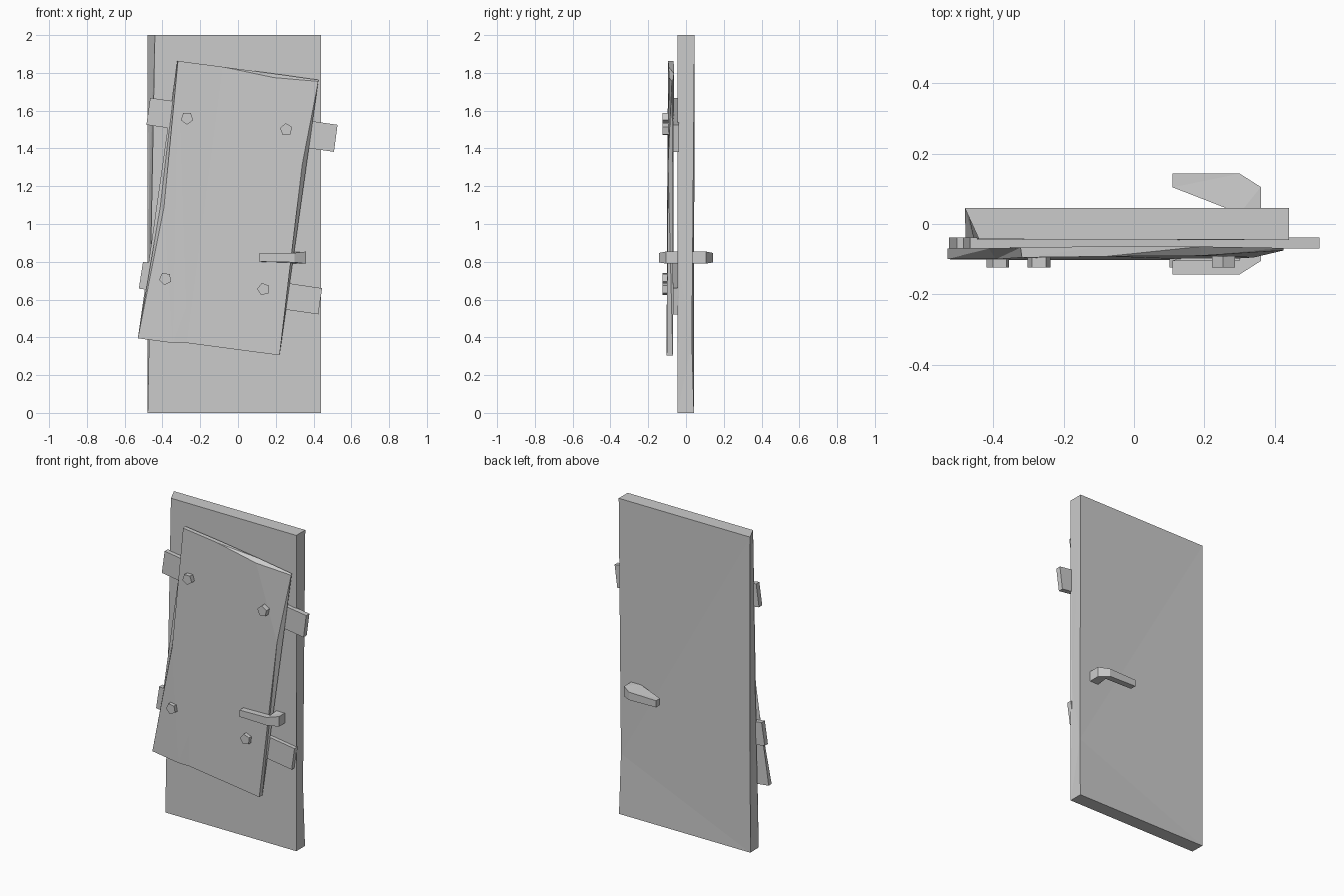
import bpy, bmesh, math
from mathutils import Matrix, Vector

if "Cube" in bpy.data.objects:
    bpy.data.objects.remove(bpy.data.objects["Cube"])


def prism(name, front, back):
    """Solid between two matching outlines, allowing uneven edges and depths."""
    bm = bmesh.new()
    a = [bm.verts.new(p) for p in front]
    b = [bm.verts.new(p) for p in back]
    bm.faces.new(a)
    bm.faces.new(b[::-1])
    n = len(a)
    for i in range(n):
        j = (i + 1) % n
        bm.faces.new((a[j], a[i], b[i], b[j]))
    bmesh.ops.triangulate(bm, faces=bm.faces[:], ngon_method='BEAUTY')
    bmesh.ops.recalc_face_normals(bm, faces=bm.faces[:])
    me = bpy.data.meshes.new(name)
    bm.to_mesh(me)
    bm.free()
    ob = bpy.data.objects.new(name, me)
    bpy.context.collection.objects.link(ob)
    return ob


# Door slab with worn long edges
prism("door_slab",
      [(-.44, -.043, 2), (.44, -.045, 2), (.437, -.037, .75), (.44, -.045, 0),
       (-.478, -.045, 0), (-.455, -.042, 1.0)],
      [(-.48, .045, 2), (.44, .045, 2), (.434, .031, .38), (.44, .042, 0),
       (-.48, .042, 0), (-.472, .036, 1.15)])

# Split, crooked panel nailed over the front
prism("patch_panel",
      [(-.318, -.095, 1.863), (-.08, -.092, 1.832), (.19, -.09, 1.775),
       (.425, -.075, 1.755), (.34, -.095, 1.315), (.22, -.102, .305),
       (-.27, -.102, .37), (-.27, -.102, .575), (-.345, -.102, .37),
       (-.53, -.1, .395), (-.392, -.1, 1.088)],
      [(-.322, -.067, 1.863), (-.08, -.063, 1.832), (.19, -.064, 1.796),
       (.425, -.068, 1.763), (.363, -.07, 1.315), (.22, -.07, .305),
       (-.27, -.07, .37), (-.275, -.07, .46), (-.32, -.07, .37),
       (-.53, -.07, .395), (-.412, -.07, 1.088)])

# Crossbars between door and panel
for name, corners in (
        ("upper_crossbar", [(-.465, 1.668), (.527, 1.525), (.508, 1.382), (-.485, 1.525)]),
        ("lower_crossbar", [(-.503, .80), (.445, .66), (.425, .522), (-.525, .658)])):
    prism(name, [(x, -.07, z) for x, z in corners], [(x, -.038, z) for x, z in corners])

# Five-sided nail heads
for i, (x, z, turn) in enumerate(((-.27, 1.56, -36), (.255, 1.5, 5),
                                  (-.385, .71, 28), (.135, .655, 15))):
    ring = [(math.radians(90 + turn + 72 * k)) for k in range(5)]
    loop = [(x + .034 * math.cos(t), z + .034 * math.sin(t)) for t in ring]
    prism(f"nail_head_{i + 1}", [(u, -.124, v) for u, v in loop],
          [(u, -.09, v) for u, v in loop])

# Lever handles, mirrored front and back: x, y, half height
lever = [(.11, .143, .021), (.30, .143, .025), (.36, .105, .032), (.36, .03, .032),
         (.30, .03, .032), (.30, .104, .025), (.11, .104, .021)]
for name, side in (("front_handle", -1), ("back_handle", 1)):
    prism(name, [(x, side * y, .822 - h) for x, y, h in lever],
          [(x, side * y, .822 + h) for x, y, h in lever])
